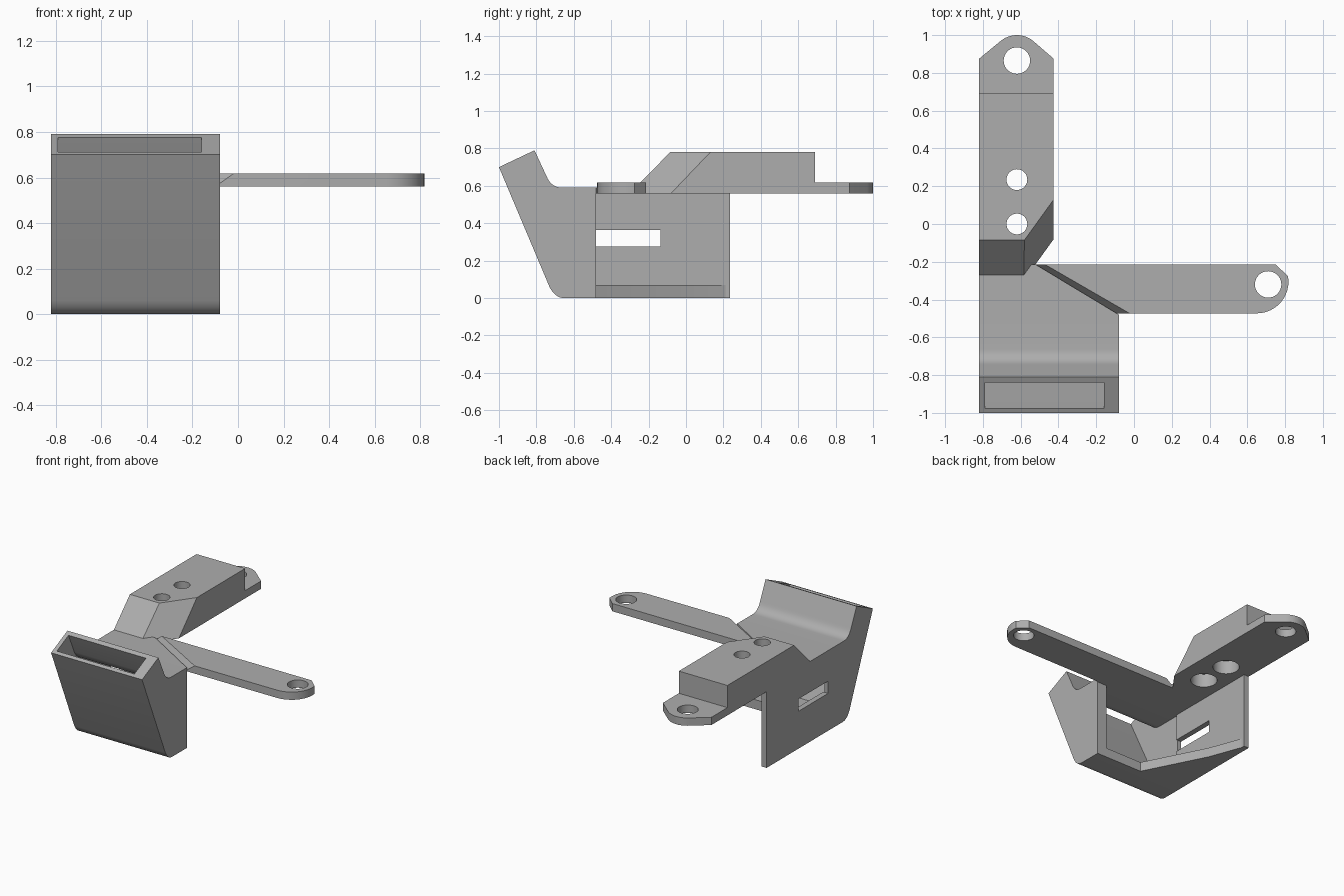
import bpy, bmesh, math
from mathutils import Vector

cube = bpy.data.objects.get("Cube")
if cube:
    bpy.data.objects.remove(cube, do_unlink=True)

grey = bpy.data.materials.new("plain_grey")
grey.use_nodes = True
COLOUR = (0.42, 0.42, 0.42, 1)
grey.diffuse_color = COLOUR
grey.node_tree.nodes["Principled BSDF"].inputs["Base Color"].default_value = COLOUR


def finish(name, bm):
    bmesh.ops.recalc_face_normals(bm, faces=bm.faces)
    mesh = bpy.data.meshes.new(name)
    bm.to_mesh(mesh)
    bm.free()
    mesh.materials.append(grey)
    ob = bpy.data.objects.new(name, mesh)
    bpy.context.collection.objects.link(ob)
    return ob


def prism(name, outline, lo, hi, axis="z"):
    """Extrude an outline: (x, y) along z, or (y, z) along x."""
    bm = bmesh.new()
    place = (lambda p, h: (p[0], p[1], h)) if axis == "z" else (lambda p, h: (h, p[0], p[1]))
    a = [bm.verts.new(place(p, lo)) for p in outline]
    b = [bm.verts.new(place(p, hi)) for p in outline]
    bm.faces.new(a)
    bm.faces.new(b)
    for i in range(len(a)):
        j = (i + 1) % len(a)
        bm.faces.new((a[i], a[j], b[j], b[i]))
    return finish(name, bm)


def hull(name, bottom, z0, top, z1):
    """Convex solid between two level outlines."""
    bm = bmesh.new()
    for pts, z in ((bottom, z0), (top, z1)):
        for x, y in pts:
            bm.verts.new((x, y, z))
    bmesh.ops.convex_hull(bm, input=bm.verts)
    bmesh.ops.dissolve_limit(bm, angle_limit=0.01, verts=bm.verts, edges=bm.edges)
    return finish(name, bm)


def rounded(a, corner, b, steps=8):
    a, c, b = Vector(a), Vector(corner), Vector(b)
    ts = [i / steps for i in range(steps + 1)]
    return [tuple(a * (1 - t) ** 2 + c * 2 * t * (1 - t) + b * t * t) for t in ts]


def arc(cx, cy, r, start, end, steps=12):
    angles = [math.radians(start + (end - start) * i / steps) for i in range(steps + 1)]
    return [(cx + r * math.cos(t), cy + r * math.sin(t)) for t in angles]


def cut(ob, cutter):
    mod = ob.modifiers.new("cut", "BOOLEAN")
    mod.operation, mod.solver, mod.object = "DIFFERENCE", "EXACT", cutter
    bpy.context.view_layer.objects.active = ob
    bpy.ops.object.modifier_apply(modifier=mod.name)
    bpy.data.objects.remove(cutter, do_unlink=True)


def drill(ob, x, y, r, lo, hi):
    cut(ob, prism("drill", arc(x, y, r, 0, 350, 35), lo, hi))


LEFT, RIGHT, BACK, DECK = -0.82, -0.08, -0.48, 0.56
INNER = -0.78

# Duct with a slanted mouth, hollow through to the back
duct = prism("duct", [(-1, 0.7), (-0.81, 0.79)]
             + rounded((-0.745, 0.65), (-0.72, 0.59), (-0.66, 0.59))
             + [(BACK, 0.59), (BACK, 0)]
             + rounded((-0.65, 0), (-0.7, 0), (-0.73, 0.06)), LEFT, RIGHT, "x")
cut(duct, prism("cavity", [(-1.012, 0.8), (-0.88, 0.863), (-0.84, 0.775)]
                + rounded((-0.775, 0.63), (-0.74, DECK), (-0.67, DECK))
                + [(-0.4, DECK), (-0.4, 0.07), (-0.67, 0.07), (-0.975, 0.71)],
                -0.79, -0.16, "x"))

# Side wall with its slot
wall = prism("side_wall", [(BACK, 0), (0.235, 0), (0.235, DECK), (BACK, DECK)], LEFT, INNER, "x")
cut(wall, prism("slot", [(BACK - 0.02, 0.275), (-0.135, 0.275), (-0.135, 0.365), (BACK - 0.02, 0.365)],
                LEFT - 0.1, INNER + 0.1, "x"))

# Tapering floor behind the duct
floor = prism("floor_gusset", [(INNER, BACK), (-0.46, BACK), (-0.69, -0.03), (INNER, 0.21)], 0, 0.07)

# Deck joining the duct to both arms
deck = prism("deck", [(LEFT, BACK), (RIGHT, BACK), (-0.52, -0.215), (LEFT, -0.215)], DECK, 0.59)

# Side arm with a rounded end, rising gently from the deck
tip = arc(0.65, -0.305, 0.168, -90, 10) + [(0.75, -0.215)]
arm = hull("side_arm", [(-0.1, -0.475), (-0.54, -0.215)] + tip, DECK,
           [(-0.02, -0.475), (-0.47, -0.215)] + tip, 0.617)
drill(arm, 0.71, -0.32, 0.07, 0.5, 0.7)

# Raised block with a ramp and a chamfered corner
side = -0.425
block = hull("raised_block",
             [(LEFT, -0.30), (-0.584, -0.30), (side, -0.08), (side, 0.69), (LEFT, 0.69)], DECK,
             [(LEFT, -0.085), (-0.58, -0.085), (side, 0.13), (side, 0.69), (LEFT, 0.69)], 0.78)
for y in (0, 0.235):
    drill(block, -0.62, y, 0.055, 0.5, 0.9)
    drill(block, -0.62, y, 0.09, 0.5, 0.66)

# Mounting tab at the back
tab = prism("mounting_tab", [(LEFT, 0.69), (side, 0.69), (side, 0.875)]
            + arc(-0.62, 0.865, 0.135, 50, 130) + [(LEFT, 0.875)], DECK, 0.617)
drill(tab, -0.62, 0.865, 0.07, 0.5, 0.7)

bpy.ops.object.select_all(action="DESELECT")
for ob in (duct, wall, floor, deck, arm, block, tab):
    ob.select_set(True)
bpy.ops.object.shade_smooth_by_angle(angle=math.radians(25))
